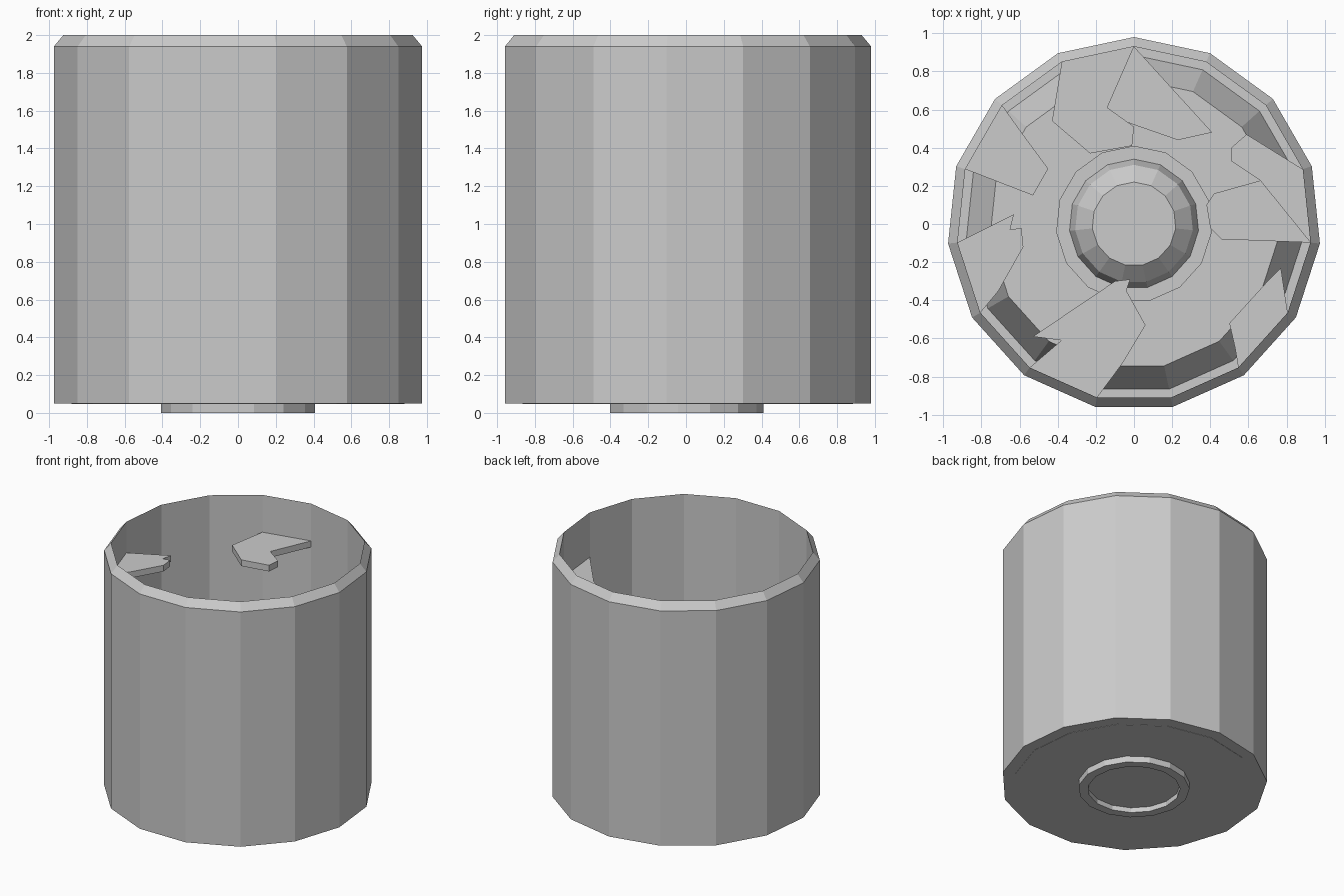
import bpy, bmesh
from math import sin, cos, radians

if "Cube" in bpy.data.objects:
    bpy.data.objects.remove(bpy.data.objects["Cube"])

SIDES = 15


def ring_point(r, k):
    a = radians(90 + k * 360 / SIDES)
    return r * cos(a), r * sin(a)


def finish(name, bm):
    bmesh.ops.recalc_face_normals(bm, faces=bm.faces)
    mesh = bpy.data.meshes.new(name)
    bm.to_mesh(mesh)
    bm.free()
    obj = bpy.data.objects.new(name, mesh)
    bpy.context.collection.objects.link(obj)
    return obj


def lathe(name, profile):
    """Revolve (radius, z) points in flat facets and cap both ends."""
    bm = bmesh.new()
    rings = [[bm.verts.new((*ring_point(r, k), z)) for k in range(SIDES)]
             for r, z in profile]
    for a, b in zip(rings, rings[1:]):
        for k in range(SIDES):
            n = (k + 1) % SIDES
            bm.faces.new((a[k], a[n], b[n], b[k]))
    bm.faces.new(rings[0])
    bm.faces.new(rings[-1])
    return finish(name, bm)


def slab(name, outline, top, thick=0.05):
    """Jagged flat ledge extruded downwards."""
    bm = bmesh.new()
    face = bm.faces.new([bm.verts.new((x, y, top)) for x, y in outline])
    ext = bmesh.ops.extrude_face_region(bm, geom=[face])
    moved = [g for g in ext["geom"] if isinstance(g, bmesh.types.BMVert)]
    bmesh.ops.translate(bm, verts=moved, vec=(0, 0, -thick))
    return finish(name, bm)


# Open shell with a chamfered rim, a thin wall and a floor
lathe("outer_shell", [(0.885, 0.05), (0.98, 0.05), (0.98, 1.94), (0.93, 2.0),
                      (0.93, 0.09), (0.885, 0.09)])

# Sloped base plate inside, with a stepped hub on top and a recessed foot below
lathe("base_plate", [(0.34, 0.04), (0.34, 0.0), (0.41, 0.0), (0.41, 0.05),
                     (0.885, 0.048), (0.885, 0.09), (0.76, 0.34),
                     (0.41, 0.34), (0.41, 0.36), (0.34, 0.36),
                     (0.31, 0.45), (0.22, 0.53)])

# Broken ledges: wall edge index, top height, free points going on round
ledges = [
    (0, 1.70, [(-0.43, 0.54), (-0.23, 0.37), (-0.01, 0.41), (0.0, 0.51),
               (-0.14, 0.61)]),
    (4, 1.75, [(-0.71, -0.35), (-0.58, -0.12), (-0.59, -0.02), (-0.65, -0.03),
               (-0.63, 0.05)]),
    (14, 1.64, [(0.93 * cos(radians(-6)), 0.93 * sin(radians(-6))),
                (0.66, 0.23), (0.51, 0.33), (0.51, 0.40), (0.59, 0.47)]),
    (2, 1.10, [(-0.53, 0.15), (-0.45, 0.29), (-0.59, 0.48)]),
    (0, 1.05, [(-0.2, 0.6), (0.0, 0.52), (0.23, 0.44), (0.41, 0.48)]),
    (6, 1.0, [(-0.06, -0.73), (0.06, -0.53), (-0.04, -0.35), (-0.02, -0.29),
              (-0.10, -0.30), (-0.53, -0.59), (-0.38, -0.61)]),
    (9, 0.9, [(0.77, -0.23), (0.70, -0.30), (0.50, -0.52), (0.53, -0.65)]),
    (14, 0.8, [(0.46, -0.08), (0.40, -0.02), (0.38, 0.10), (0.42, 0.16),
               (0.67, 0.23)]),
]
for i, (k, top, free) in enumerate(ledges):
    a, b = ring_point(0.93, k), ring_point(0.93, k + 1)
    if k == 14 and top > 1:      # edge just below the +x side
        a, b, free = ring_point(0.93, 12), ring_point(0.93, 11), free[1:]
        outline = [b, a] + free[::-1]
    elif k == 14:
        outline = [ring_point(0.93, 11), ring_point(0.93, 12)] + free[::-1]
    else:
        outline = [a, b] + free
    slab(f"broken_ledge_{i + 1}", outline, top)
